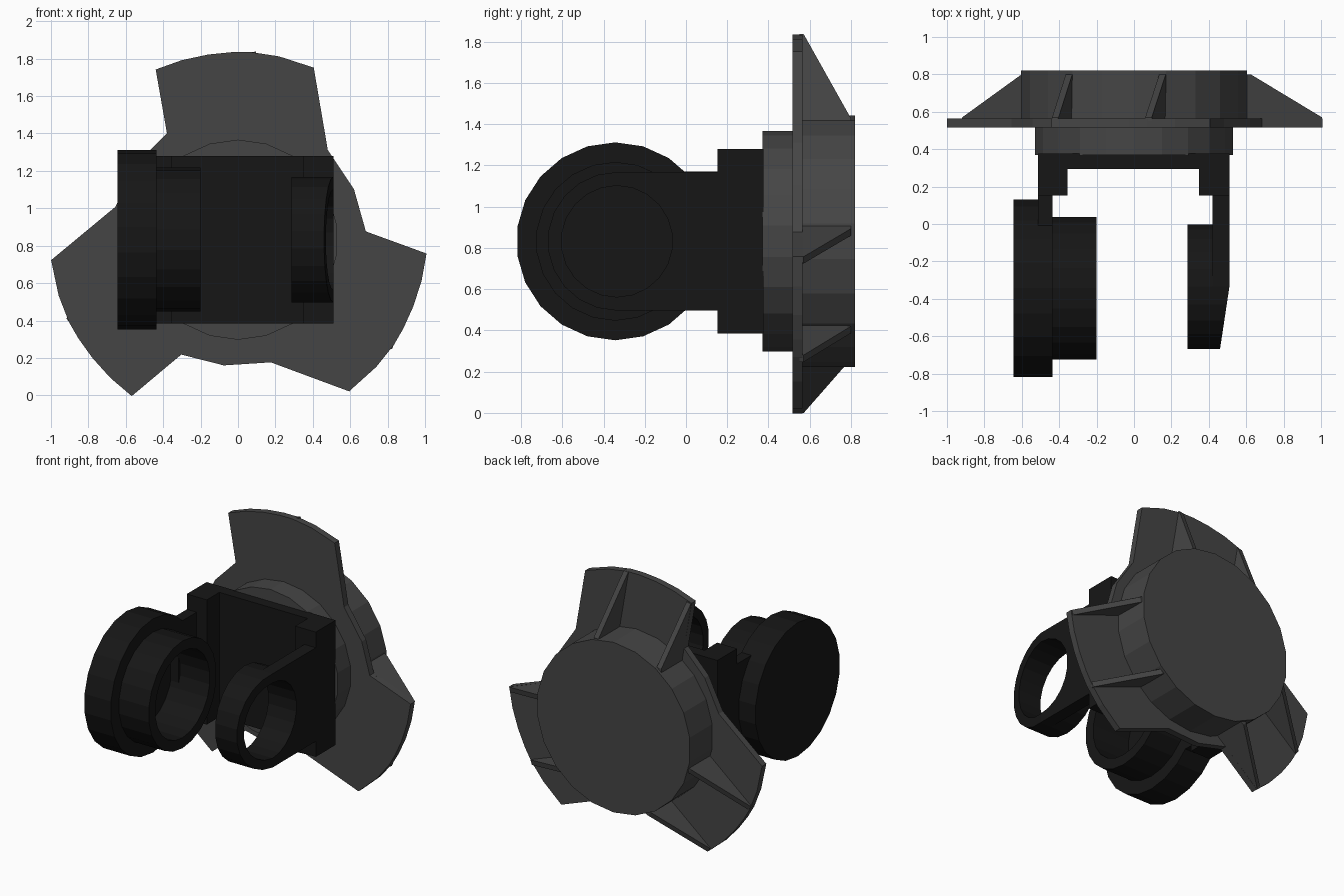
import bpy, bmesh
from math import sin, cos, pi, radians
from mathutils import Vector

if "Cube" in bpy.data.objects:
    bpy.data.objects.remove(bpy.data.objects["Cube"])

CZ = 0.832          # height of the shared axis
SIDES = 22

def material(name, v):
    m = bpy.data.materials.new(name)
    m.diffuse_color = (v, v, v, 1)
    m.use_nodes = True
    m.node_tree.nodes["Principled BSDF"].inputs["Base Color"].default_value = m.diffuse_color
    return m

GREY, BLACK = material("dark_grey", 0.06), material("black", 0.008)

def finish(name, bm, mat):
    bmesh.ops.recalc_face_normals(bm, faces=bm.faces)
    me = bpy.data.meshes.new(name)
    bm.to_mesh(me)
    bm.free()
    ob = bpy.data.objects.new(name, me)
    bpy.context.collection.objects.link(ob)
    me.materials.append(mat)
    return ob

def prism(name, pts, axis, a, b, mat):
    """Extrude a 2D outline from a to b along an axis."""
    place = {'x': lambda p, t: (t, p[0], p[1]),
             'y': lambda p, t: (p[0], t, p[1]),
             'z': lambda p, t: (p[0], p[1], t)}[axis]
    bm = bmesh.new()
    f = bm.faces.new([bm.verts.new(place(p, a)) for p in pts])
    ext = bmesh.ops.extrude_face_region(bm, geom=[f])
    shift = Vector(place((0, 0), b - a))
    bmesh.ops.translate(bm, vec=shift,
                        verts=[v for v in ext['geom'] if isinstance(v, bmesh.types.BMVert)])
    return finish(name, bm, mat)

def circle(cx, cy, r, n=SIDES):
    return [(cx + r * sin(2 * pi * i / n), cy + r * cos(2 * pi * i / n)) for i in range(n)]

def lathe_x(name, profile, cy, mat, closed=False):
    """Revolve (x, radius) pairs about an x-axis line through (cy, CZ)."""
    bm = bmesh.new()
    rings = [[bm.verts.new((x, y, z)) for y, z in circle(cy, CZ, r)] for x, r in profile]
    pairs = list(zip(rings, rings[1:])) + ([(rings[-1], rings[0])] if closed else [])
    for p, q in pairs:
        for i in range(SIDES):
            j = (i + 1) % SIDES
            bm.faces.new((p[i], p[j], q[j], q[i]))
    if not closed:
        bm.faces.new(rings[0])
        bm.faces.new(rings[-1])
    return finish(name, bm, mat)

def cut(ob, cutter):
    mod = ob.modifiers.new("cut", 'BOOLEAN')
    mod.operation, mod.solver, mod.object = 'DIFFERENCE', 'EXACT', cutter
    bpy.context.view_layer.objects.active = ob
    bpy.ops.object.modifier_apply(modifier=mod.name)
    bpy.data.objects.remove(cutter)

def turn(x, z, k):
    a = radians(-120 * k)
    return (x * cos(a) - z * sin(a), x * sin(a) + z * cos(a) + CZ)

# Three-lobed plate: one third of the outline, repeated
third = [(-.38, .57), (-.44, .91), (-.30, .96), (-.16, .99), (-.03, 1.003), (.07, 1.003),
         (.22, .98), (.405, .92), (.48, .48), (.62, .27)]
prism("lobed_plate", [turn(x, z, k) for k in range(3) for x, z in third],
      'y', .517, .565, GREY)

# Round hub behind the plate and boss in front of it
prism("hub", circle(0, CZ, .61), 'y', .54, .82, GREY)
prism("boss", circle(0, CZ, .535), 'y', .37, .53, GREY)

# Two sloping ribs on each lobe
for k in range(3):
    for n, (ox, oz, ix, iz) in enumerate([(-.438, .908, -.365, .48), (.06, 1.0, .135, .56)]):
        bm = bmesh.new()
        sides = []
        for w in (0, .035):
            pts = [(ox, oz, .55), (ox, oz, .57), (ix, iz + .03, .80), (ix, iz, .80), (ix, iz, .55)]
            ring = []
            for x, z, y in pts:
                px, pz = turn(x + w, z + w * .17, k)
                ring.append(bm.verts.new((px, y, pz)))
            bm.faces.new(ring)
            sides.append(ring)
        for i in range(5):
            j = (i + 1) % 5
            bm.faces.new((sides[0][i], sides[0][j], sides[1][j], sides[1][i]))
        finish(f"rib_{k}_{n}", bm, GREY)

# U-shaped bracket
prism("bracket", [(-.513, .377), (-.513, .153), (-.355, .153), (-.355, .295),
                  (.347, .295), (.347, .153), (.51, .153), (.51, .377)],
      'z', .385, 1.28, BLACK)

# Left arm and closed cup with a stepped rim
prism("left_arm", [(-.05, .5), (.2, .5), (.2, 1.17), (-.05, 1.17)], 'x', -.513, -.436, BLACK)
lathe_x("left_cup", [(-.645, .48), (-.436, .48), (-.436, .385), (-.2, .385),
                     (-.2, .31), (-.5, .31)], -.343, BLACK)

# Right arm: rounded end, tapered outer face and a through hole
RY, RR = -.335, .336
arc = [(RY - RR * sin(pi * i / 11), CZ + RR * cos(pi * i / 11)) for i in range(12)]
arm = prism("right_arm", [(.2, CZ + RR)] + arc + [(.2, CZ - RR)], 'x', .42, .51, BLACK)
cut(arm, prism("hole_cutter", circle(RY, CZ, .27), 'x', .2, .7, BLACK))
cut(arm, prism("taper_cutter", [(.51, RY), (.459, -.675), (.451, -.73), (.7, -.73), (.7, RY)],
               'z', .3, 1.4, BLACK))
lathe_x("right_ring", [(.287, RR), (.43, RR), (.43, .27), (.287, .27)], RY, BLACK, closed=True)
